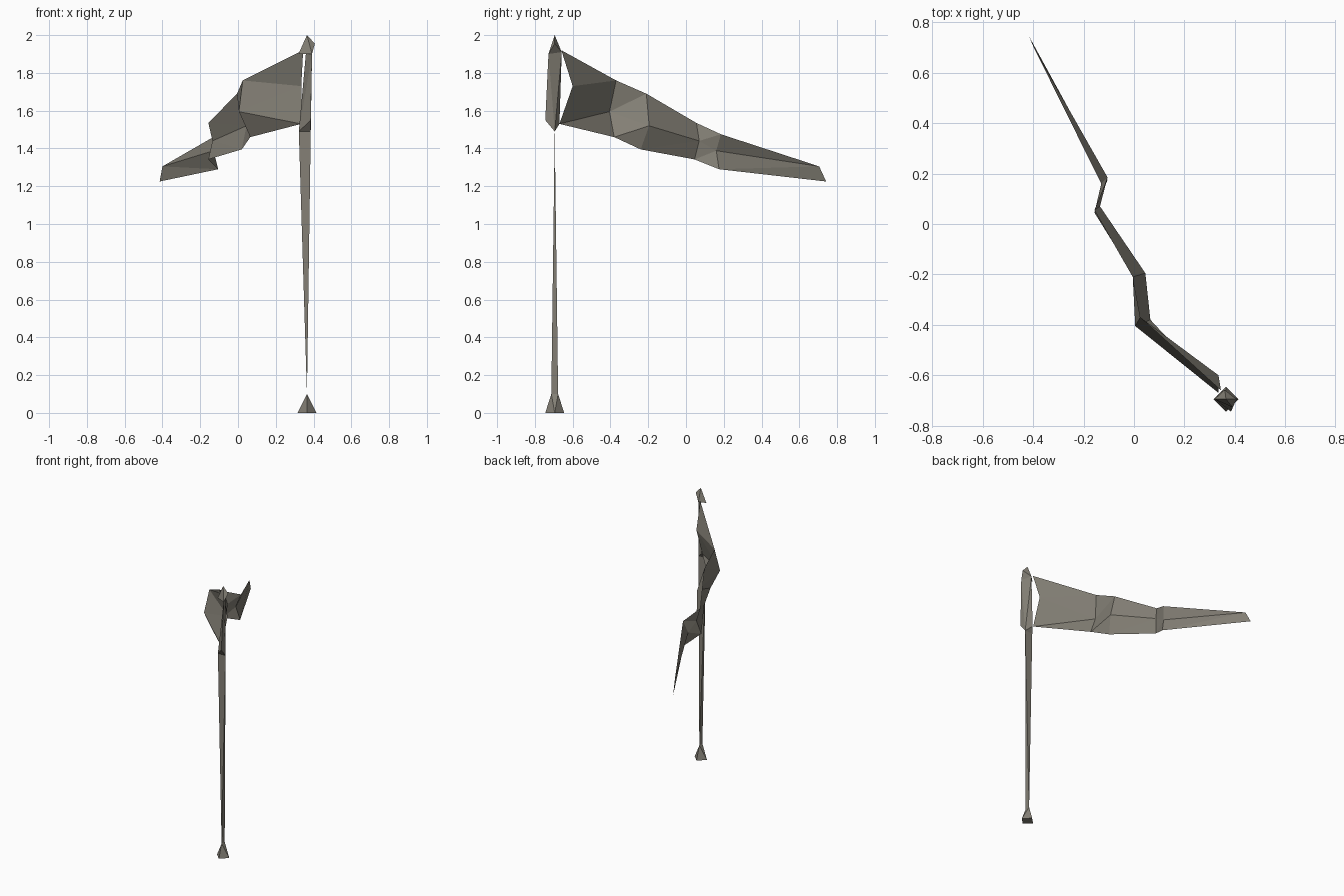
import bpy
import bmesh
from mathutils import Vector

cube = bpy.data.objects.get("Cube")
if cube:
    bpy.data.objects.remove(cube, do_unlink=True)

grey = bpy.data.materials.new("warm_grey")
grey.use_nodes = True
grey.diffuse_color = (0.23, 0.215, 0.18, 1)
shader = next(n for n in grey.node_tree.nodes if n.type == "BSDF_PRINCIPLED")
shader.inputs["Base Color"].default_value = grey.diffuse_color
shader.inputs["Roughness"].default_value = 0.9

AXIS = Vector((0.365, -0.695, 0))


def finish(name, bm):
    """Turn the bmesh into a flat shaded object."""
    mesh = bpy.data.meshes.new(name)
    bm.normal_update()
    bm.to_mesh(mesh)
    bm.free()
    mesh.materials.append(grey)
    obj = bpy.data.objects.new(name, mesh)
    bpy.context.collection.objects.link(obj)
    return obj


def hull(name, points):
    """Faceted solid around points given relative to the pole axis."""
    bm = bmesh.new()
    for p in points:
        bm.verts.new(AXIS + Vector(p))
    bmesh.ops.convex_hull(bm, input=bm.verts[:])
    bmesh.ops.recalc_face_normals(bm, faces=bm.faces[:])
    return finish(name, bm)


# Foot: diamond base narrowing to a short ridge
r = 0.05
ridge = [(0, -0.018, 0.1), (0, 0.018, 0.1)]
hull("pole_foot", [(-r, 0, 0), (r, 0, 0), (0, -r, 0), (0, r, 0)] + ridge)

# Lower shaft: sliver between two crossed edges
collar = [(-0.043, 0, 1.49), (0.02, 0, 1.49)]
hull("lower_shaft", ridge + collar)

# Upper shaft between the collar and the finial
neck = [(0.027, -0.033, 1.9), (-0.005, 0.037, 1.91)]
hull("upper_shaft", collar + neck + [(0.02, -0.05, 1.55), (-0.025, 0.025, 1.53)])

# Finial: lopsided spear point
hull("finial", neck + [(0, 0, 2), (-0.045, 0, 1.9), (0.042, 0, 1.955)])

# Pennant: folded sheet, each station has a top, middle and bottom point
stations = [
    [(0.345, -0.66, 1.92), (0.335, -0.6, 1.73), (0.335, -0.67, 1.53)],
    [(0.025, -0.37, 1.76), (0.005, -0.405, 1.595), (0.065, -0.38, 1.46)],
    [(-0.005, -0.21, 1.69), (0.045, -0.195, 1.52), (0.02, -0.24, 1.395)],
    [(-0.157, 0.055, 1.535), (-0.135, 0.07, 1.44), (-0.157, 0.045, 1.342)],
    [(-0.105, 0.185, 1.475), (-0.13, 0.16, 1.388), (-0.105, 0.175, 1.29)],
]
tail_top, tail_bottom = (-0.4, 0.705, 1.305), (-0.415, 0.742, 1.225)

bm = bmesh.new()
rows = [[bm.verts.new(p) for p in s] for s in stations]
for i, (a, b) in enumerate(zip(rows, rows[1:])):
    if i == 0:
        # Hoist panel folds diagonally
        panels = [(a[0], a[1], b[0]), (a[1], b[1], b[0]),
                  (a[1], a[2], b[1]), (a[2], b[2], b[1])]
    else:
        panels = [(a[k], a[k + 1], b[k + 1], b[k]) for k in range(2)]
    for p in panels:
        bm.faces.new(p)

# Tail panel closing to a short fly edge
top, mid, low = rows[-1]
end_top, end_low = bm.verts.new(tail_top), bm.verts.new(tail_bottom)
bm.faces.new((top, mid, end_top))
bm.faces.new((mid, low, end_low, end_top))
bmesh.ops.triangulate(bm, faces=[f for f in bm.faces if len(f.verts) > 3])
finish("pennant", bm)
